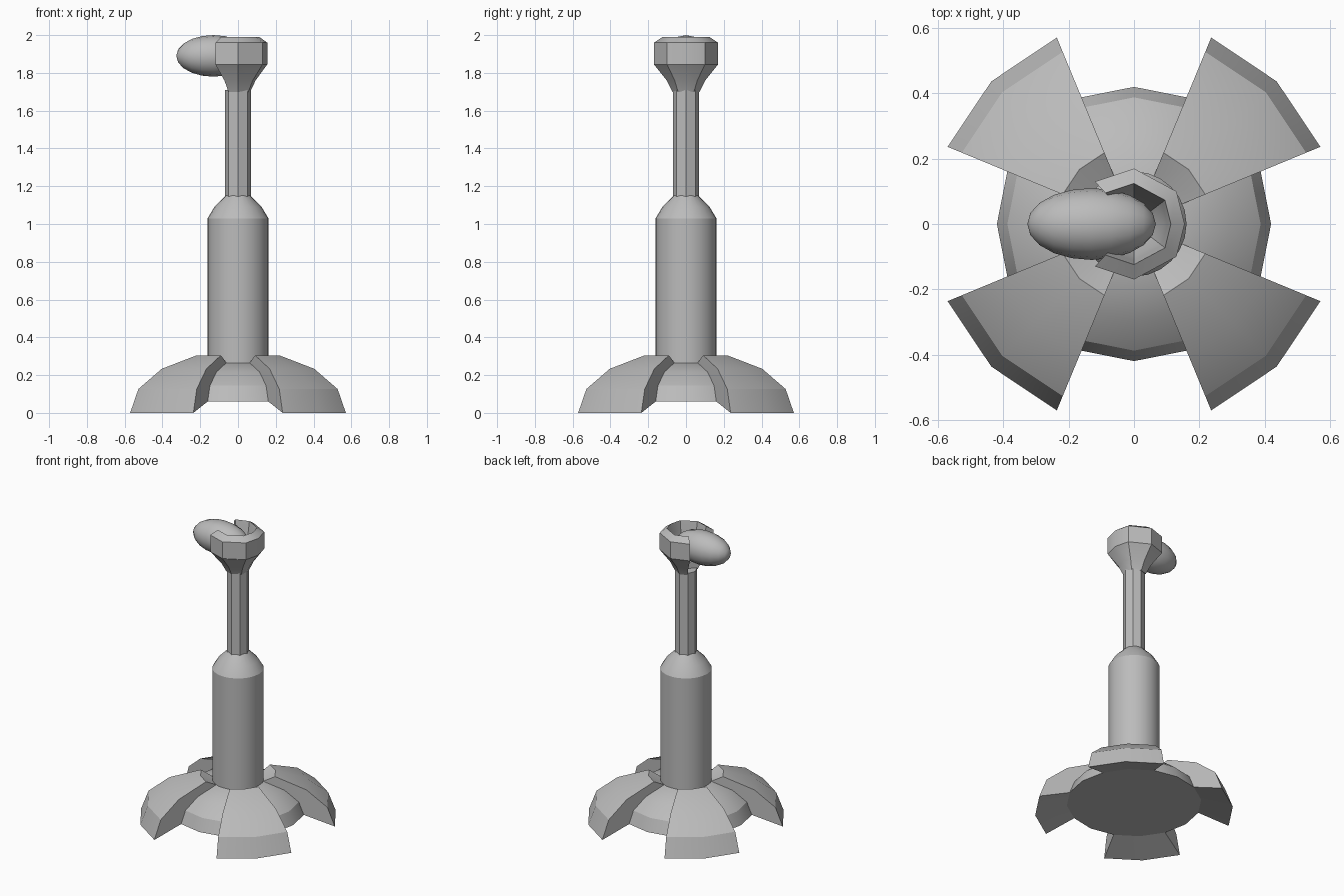
import bpy, bmesh, math
from math import radians

cube = bpy.data.objects.get("Cube")
if cube:
    bpy.data.objects.remove(cube, do_unlink=True)

GREY = (0.5, 0.5, 0.5, 1)
grey = bpy.data.materials.new("plain grey")
grey.use_nodes = True
grey.diffuse_color = GREY
grey.node_tree.nodes["Principled BSDF"].inputs["Base Color"].default_value = GREY


def finish(bm, name, angle=30):
    """Turn a bmesh into a coloured object, smooth except at sharp edges."""
    bmesh.ops.remove_doubles(bm, verts=bm.verts, dist=0.0005)
    bmesh.ops.recalc_face_normals(bm, faces=bm.faces)
    mesh = bpy.data.meshes.new(name)
    bm.to_mesh(mesh)
    bm.free()
    mesh.materials.append(grey)
    obj = bpy.data.objects.new(name, mesh)
    bpy.context.collection.objects.link(obj)
    bpy.ops.object.select_all(action='DESELECT')
    obj.select_set(True)
    bpy.context.view_layer.objects.active = obj
    bpy.ops.object.shade_smooth_by_angle(angle=radians(angle))
    return obj


def arc(start, stop, steps):
    """Unit directions from start to stop, in degrees."""
    angles = [radians(start + (stop - start) * i / steps) for i in range(steps + 1)]
    return [(math.cos(a), math.sin(a)) for a in angles]


def sweep(name, directions, section, full=False):
    """Carry a closed (radius, height) section round the z axis."""
    bm = bmesh.new()
    rows = [[bm.verts.new((x * r, y * r, z)) for r, z in section]
            for x, y in directions]
    n = len(section)
    for a, b in zip(rows, rows[1:]):
        for i in range(n):
            j = (i + 1) % n
            if section[i][0] == 0 and section[j][0] == 0:
                continue
            bm.faces.new((a[i], a[j], b[j], b[i]))
    if not full:
        bm.faces.new(rows[0])
        bm.faces.new(rows[-1])
    return finish(bm, name)


def dome(radius, height, base):
    """Quarter-ellipse section points, from the rim upwards."""
    return [(radius * math.cos(radians(a)), base + height * math.sin(radians(a)))
            for a in (0, 22.5, 45, 67.5)]


# Base dome with a flat underside
inner = dome(0.42, 0.222, 0.06)
sweep("base_dome", arc(0, 360, 16), [(0, 0.06)] + inner + [(0, 0.28)], full=True)

# Four wedge feet wrapped over the dome
outer = dome(0.618, 0.33, 0)
for label, start in (("back_left", 22.5), ("back_right", 112.5),
                     ("front_right", 202.5), ("front_left", 292.5)):
    sweep("foot_" + label, arc(start, start + 45, 2), outer + inner[::-1])

# Round column with a sloped shoulder
sweep("column", arc(0, 360, 24),
      [(0, 0.2), (0.161, 0.2), (0.161, 1.03), (0.125, 1.09), (0.065, 1.15), (0, 1.15)],
      full=True)

# Eight-sided neck
sweep("neck", arc(0, 360, 8), [(0, 1.1), (0.07, 1.1), (0.07, 1.71), (0, 1.71)], full=True)

# Flared cradle, open towards -x
half = [(-0.12, 0.13), (0, 0.17), (0.13, 0.1)]
outline = half + [(0.155, 0)] + [(x, -y) for x, y in reversed(half)]
sweep("cradle", outline,
      [(0, 1.7), (0.42, 1.7), (0.6, 1.76), (1, 1.845), (1, 1.96),
       (0.73, 1.99), (0.66, 1.93), (0.58, 1.84), (0.35, 1.76), (0, 1.75)])

# Egg-shaped pod lying in the cradle
bm = bmesh.new()
bmesh.ops.create_uvsphere(bm, u_segments=16, v_segments=10, radius=1)
for v in bm.verts:
    x, y, z = v.co
    v.co = (-0.13 + 0.197 * z, 0.11 * y, 1.89 + 0.11 * x)
finish(bm, "pod")
